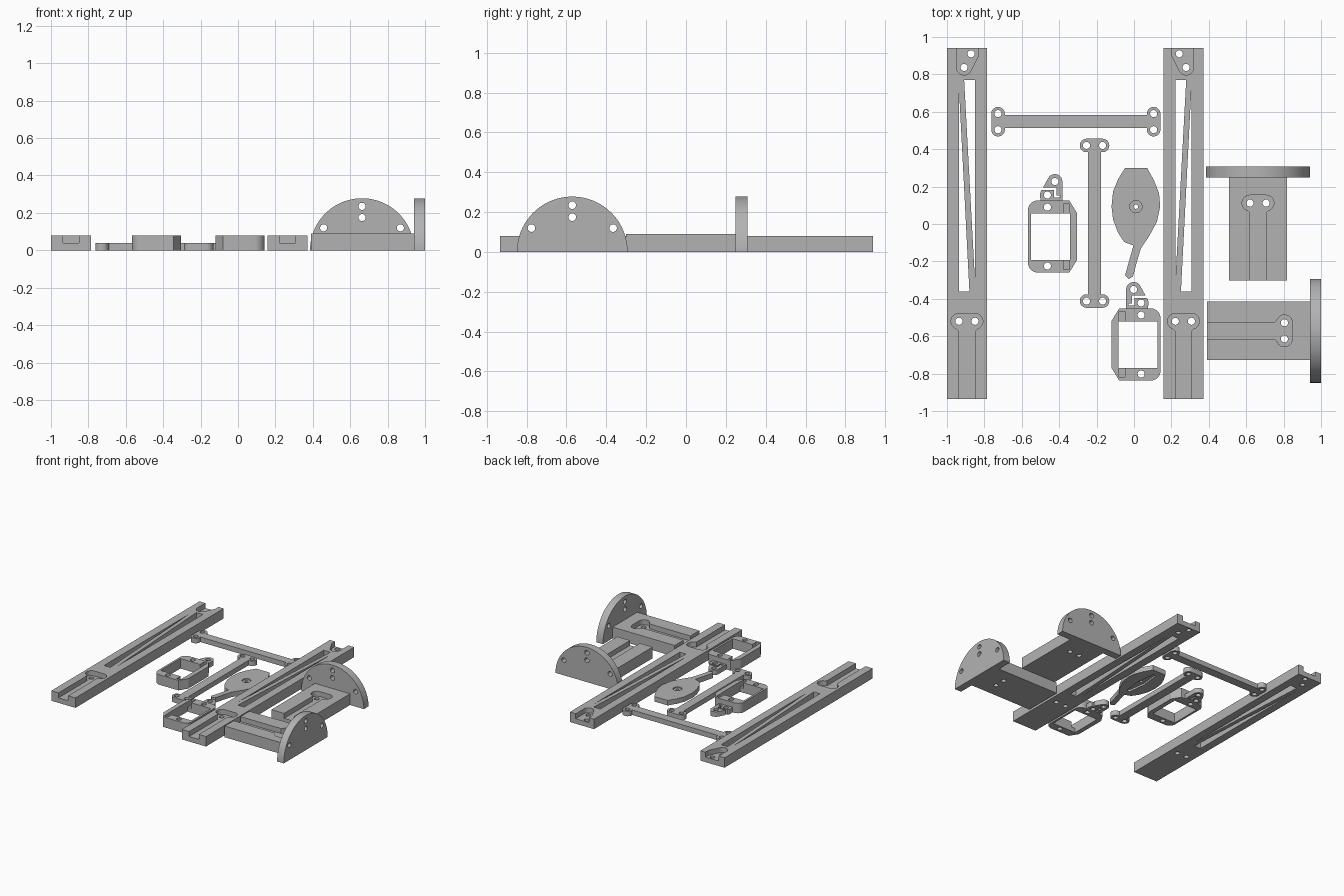
import bpy, bmesh
from math import cos, sin, pi, radians
from mathutils import Matrix, Vector
from mathutils.geometry import convex_hull_2d

if "Cube" in bpy.data.objects:
    bpy.data.objects.remove(bpy.data.objects["Cube"], do_unlink=True)

grey = bpy.data.materials.new("matte grey")
grey.use_nodes = True
grey.diffuse_color = (0.45, 0.45, 0.45, 1)
grey.node_tree.nodes["Principled BSDF"].inputs["Base Color"].default_value = (0.45, 0.45, 0.45, 1)


def prism(name, outline, z0, z1):
    """Extrude a flat outline from z0 to z1."""
    bm = bmesh.new()
    face = bm.faces.new([bm.verts.new((x, y, z0)) for x, y in outline])
    top = bmesh.ops.extrude_face_region(bm, geom=[face])["geom"]
    bmesh.ops.translate(bm, vec=(0, 0, z1 - z0), verts=[v for v in top if isinstance(v, bmesh.types.BMVert)])
    bmesh.ops.recalc_face_normals(bm, faces=bm.faces)
    mesh = bpy.data.meshes.new(name)
    bm.to_mesh(mesh)
    bm.free()
    mesh.materials.append(grey)
    obj = bpy.data.objects.new(name, mesh)
    bpy.context.collection.objects.link(obj)
    return obj


def rect(x0, x1, y0, y1):
    return [(x0, y0), (x1, y0), (x1, y1), (x0, y1)]


def pad(centres, r, extra=(), n=32):
    """Rounded outline wrapped around circles and extra corner points."""
    pts = [Vector((x + r * cos(2 * pi * i / n), y + r * sin(2 * pi * i / n)))
           for x, y in centres for i in range(n)]
    pts += [Vector(p) for p in extra]
    return [tuple(pts[i]) for i in convex_hull_2d(pts)]


def combine(obj, tool, operation="DIFFERENCE"):
    mod = obj.modifiers.new("shape", "BOOLEAN")
    mod.operation, mod.object, mod.solver = operation, tool, "EXACT"
    bpy.context.view_layer.objects.active = obj
    bpy.ops.object.modifier_apply(modifier=mod.name)
    bpy.data.objects.remove(tool, do_unlink=True)


def cut(obj, outline, z0=-0.1, z1=0.5):
    combine(obj, prism("cutter", outline, z0, z1))


def drill(obj, centres, r=0.019):
    for c in centres:
        cut(obj, pad([c], r, n=24))


def finish(obj, matrix):
    """Bake the placement and shade curved sides smooth."""
    obj.data.transform(matrix)
    if matrix.determinant() < 0:
        obj.data.flip_normals()
    bpy.ops.object.select_all(action="DESELECT")
    obj.select_set(True)
    bpy.context.view_layer.objects.active = obj
    bpy.ops.object.shade_smooth_by_angle(angle=radians(30))


def place(x, y, mirror=1, turn=0):
    return Matrix.Translation((x, y, 0)) @ Matrix.Rotation(radians(turn), 4, "Z") @ Matrix.Diagonal((mirror, 1, 1, 1))


def joint(obj, y, end, floor):
    """Bar seat: channel open at one end, rounded pocket, two bolt holes."""
    holes = [(-0.043, y), (0.043, y)]
    cut(obj, rect(-0.043, 0.043, end - 0.1, y), floor)
    cut(obj, pad(holes, 0.042), floor)
    cut(obj, [(-0.065, y - 0.03), (0.065, y - 0.03), (0.04, y - 0.055), (-0.04, y - 0.055)], floor)
    drill(obj, holes)


# Long side rails with a diagonal web in the slot
def rail(name, x, mirror):
    obj = prism(name, rect(-0.107, 0.107, -0.935, 0.94), 0, 0.08)
    cut(obj, [(-0.015, 0.77), (0.043, 0.77), (0.043, -0.31)])
    cut(obj, [(-0.043, 0.73), (-0.043, -0.36), (0.013, -0.36)])
    joint(obj, -0.52, -0.935, 0.04)
    holes = [(0.022, 0.91), (-0.015, 0.837)]
    cut(obj, pad(holes, 0.04, [(-0.055, 1), (0.062, 1)]), 0.04)
    drill(obj, holes)
    finish(obj, place(x, 0, mirror))


rail("right_rail", -0.893, 1)
rail("left_rail", 0.264, -1)


# Cross bars with a two-hole pad at each end
def bar(name, x, y, turn):
    obj = prism(name, rect(-0.035, 0.035, -0.42, 0.42), 0, 0.04)
    ends = [[(-0.043, s * 0.416), (0.043, s * 0.416)] for s in (-1, 1)]
    for holes in ends:
        combine(obj, prism("pad", pad(holes, 0.036), 0, 0.04), "UNION")
    for holes in ends:
        drill(obj, holes)
    finish(obj, place(x, y, 1, turn))


bar("rear_cross_bar", -0.311, 0.547, 90)
bar("middle_bar", -0.211, 0.004, 0)


# Motor frames: open box, rounded on one side, chamfered on the other
def motor_frame(name, x, y, mirror):
    outer = pad([(-0.078, -0.14), (-0.078, 0.14)], 0.053,
                [(0.09, -0.193), (0.131, -0.126), (0.131, 0.126), (0.09, 0.193)])
    obj = prism(name, outer, 0, 0.08)
    cut(obj, rect(-0.114, 0.094, -0.126, 0.123))
    for s in (-1, 1):
        cut(obj, rect(0.06, 0.092, *sorted((s * 0.1, s * 0.175))), 0.035)
    # Horn ear with a narrow spring slit
    holes = [(0.013, 0.294), (-0.027, 0.222)]
    ear = prism("ear", pad(holes, 0.04, [(-0.062, 0.185), (0.053, 0.185)]), 0, 0.04)
    cut(ear, rect(-0.08, 0.022, 0.249, 0.262))
    cut(ear, rect(0.009, 0.022, 0.215, 0.255))
    cut(ear, rect(0.009, 0.04, 0.208, 0.22))
    combine(obj, ear, "UNION")
    drill(obj, holes + [(-0.027, 0.157), (-0.027, -0.158)])
    finish(obj, place(x, y, mirror))


motor_frame("right_motor_frame", -0.436, -0.067, 1)
motor_frame("left_motor_frame", 0.011, -0.644, -1)

# Teardrop cam with a tail, hub countersink and horn recess underneath
cam = prism("cam", [
    (-0.048, 0.3), (0.07, 0.3), (0.107, 0.233), (0.134, 0.163), (0.14, 0.093),
    (0.123, 0.013), (0.08, -0.067), (0.037, -0.13), (0.016, -0.2), (-0.005, -0.28),
    (-0.027, -0.294), (-0.048, -0.275), (-0.003, -0.115), (-0.053, -0.096),
    (-0.086, -0.045), (-0.112, 0.024), (-0.12, 0.093), (-0.112, 0.174), (-0.086, 0.238)], 0, 0.04)
hub = (0.01, 0.093)
cut(cam, pad([hub], 0.033), 0.03)
for tip in ((0.01, 0.23), (0.01, -0.04)):
    cut(cam, pad([tip], 0.016, [(-0.022, 0.093), (0.042, 0.093)]), -0.1, 0.015)
drill(cam, [hub], 0.012)
finish(cam, Matrix())


# Feet: a beam with a bar seat and an upright half-disc plate
def foot(name, x, y, turn):
    obj = prism(name, rect(-0.156, 0.156, -0.55, 0.01), 0, 0.09)
    joint(obj, -0.137, -0.55, 0.05)
    r, n = 0.278, 48
    disc = prism("disc", [(r * cos(pi * i / n), r * sin(pi * i / n)) for i in range(n + 1)], 0, 0.059)
    drill(disc, [(-0.205, 0.12), (0.205, 0.12), (0, 0.235), (0, 0.175)])
    disc.data.transform(Matrix.Translation((0, 0.059, 0)) @ Matrix.Rotation(pi / 2, 4, "X"))
    combine(obj, disc, "UNION")
    finish(obj, place(x, y, 1, turn))


foot("rear_foot", 0.663, 0.249, 0)
foot("front_foot", 0.941, -0.571, -90)
